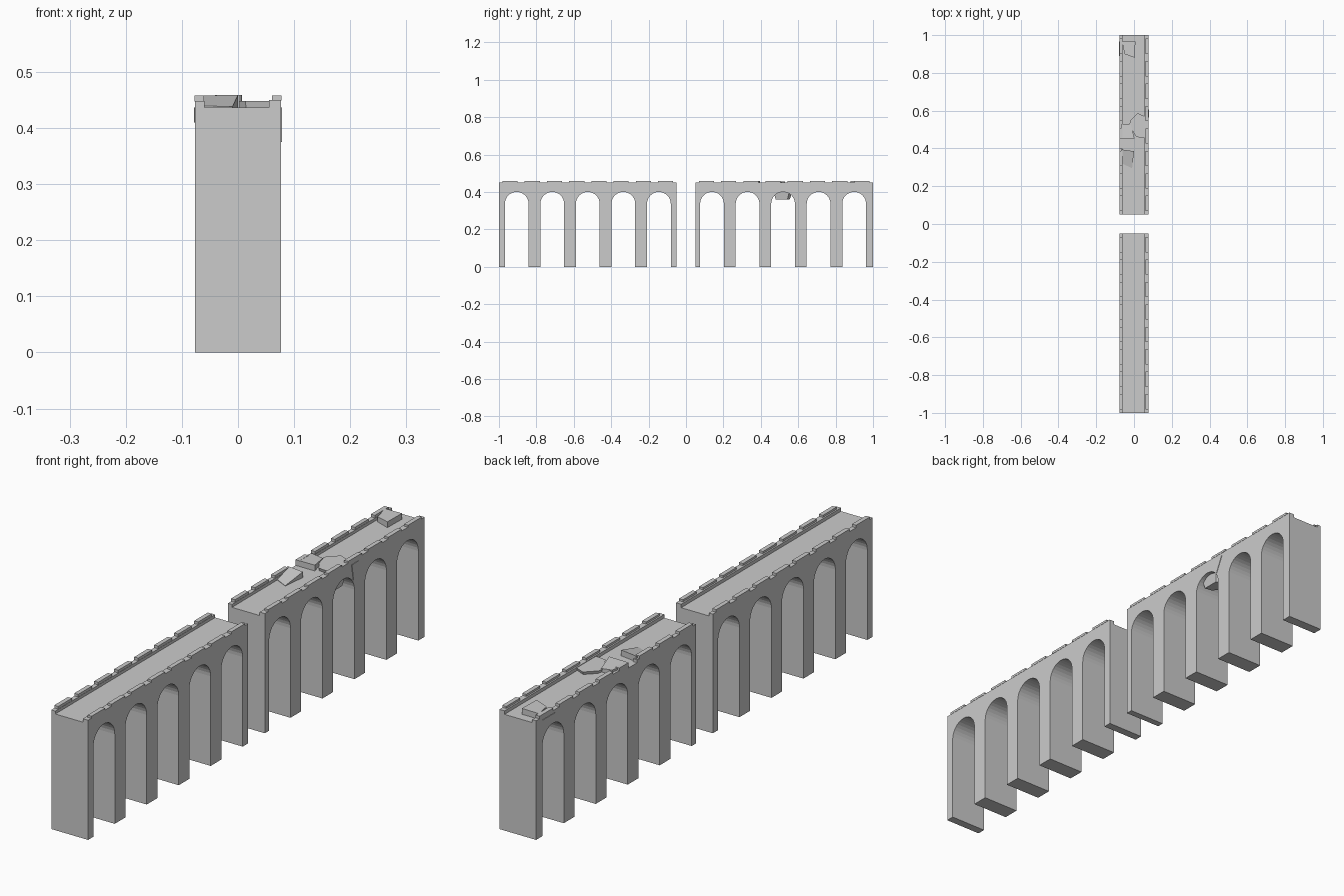
import bpy, bmesh, math
from mathutils import Vector

cube = bpy.data.objects.get("Cube")
if cube:
    bpy.data.objects.remove(cube, do_unlink=True)

stone = bpy.data.materials.new("grey_stone")
stone.use_nodes = True
GREY = (0.6, 0.6, 0.6, 1)
stone.diffuse_color = GREY
stone.node_tree.nodes["Principled BSDF"].inputs["Base Color"].default_value = GREY

HALF = 0.0765      # half width of the walls
DECK = 0.437       # roadway height
TOP = 0.458        # merlon height
RADIUS = 0.0635    # arch radius
SPRING = 0.337     # where the arches start to curve
PITCH = 0.19       # distance between arches


def make_object(name, bm):
    bmesh.ops.recalc_face_normals(bm, faces=bm.faces)
    mesh = bpy.data.meshes.new(name)
    bm.to_mesh(mesh)
    bm.free()
    mesh.materials.append(stone)
    obj = bpy.data.objects.new(name, mesh)
    bpy.context.scene.collection.objects.link(obj)
    return obj


def add_loft(bm, lower, upper):
    """Closed solid between two matching rings of points."""
    a = [bm.verts.new(p) for p in lower]
    b = [bm.verts.new(p) for p in upper]
    bm.faces.new(a[::-1])
    bm.faces.new(b)
    for i in range(len(a)):
        j = (i + 1) % len(a)
        bm.faces.new((a[i], a[j], b[j], b[i]))


def add_box(bm, x0, x1, y0, y1, z0, z1):
    ring = [(x0, y0), (x1, y0), (x1, y1), (x0, y1)]
    add_loft(bm, [(x, y, z0) for x, y in ring], [(x, y, z1) for x, y in ring])


def arcade(name, y0, y1, middle):
    """Side outline with five round arches, pushed across the width."""
    outline = [(y0, DECK), (y0, 0)]
    for k in range(-2, 3):
        c = middle + k * PITCH
        outline.append((c - RADIUS, 0))
        for s in range(17):
            t = math.pi * (1 - s / 16)
            outline.append((c + RADIUS * math.cos(t), SPRING + RADIUS * math.sin(t)))
        outline.append((c + RADIUS, 0))
    outline += [(y1, 0), (y1, DECK)]
    bm = bmesh.new()
    add_loft(bm, [(-HALF, y, z) for y, z in outline], [(HALF, y, z) for y, z in outline])
    return make_object(name, bm)


def parapet(name, side, y0, y1, gap=None):
    """Low curb with evenly spaced merlons, optionally broken over a gap."""
    bm = bmesh.new()
    inner, curb = (0.055, 0.45) if side > 0 else (0.06, 0.448)
    merlon_inner = 0.061

    def strip(a, b, near, far, z0, z1):
        x0, x1 = sorted((side * near, side * far))
        parts = [(a, b)] if not gap else [(a, min(b, gap[0])), (max(a, gap[1]), b)]
        for p, q in parts:
            if q - p > 0.005:
                add_box(bm, x0, x1, p, q, z0, z1)

    strip(y0, y1, inner, HALF, DECK - 0.002, curb)
    count = 8
    step = (y1 - y0) / count
    for k in range(count):
        a = y0 + (k + 0.16) * step
        strip(a, a + step * 0.68, merlon_inner, HALF + 0.001, curb - 0.001, TOP)
    return make_object(name, bm)


def slab(name, ring, z_low, heights):
    """Fallen stone slab with a tilted top."""
    bm = bmesh.new()
    add_loft(bm, [(x, y, z_low) for x, y in ring],
             [(x, y, h) for (x, y), h in zip(ring, heights)])
    return make_object(name, bm)


def cut(target, cutter):
    """Subtract a cutter, keep the result as plain mesh."""
    cutter.hide_render = True
    mod = target.modifiers.new("cut", "BOOLEAN")
    mod.operation = "DIFFERENCE"
    mod.solver = "EXACT"
    mod.object = cutter
    bpy.context.view_layer.update()
    graph = bpy.context.evaluated_depsgraph_get()
    mesh = bpy.data.meshes.new_from_object(target.evaluated_get(graph))
    target.modifiers.clear()
    target.data = mesh


# Intact front span
arcade("front_span", -1, -0.05, -0.525)
parapet("front_left_parapet", 1, -1, -0.05)
parapet("front_right_parapet", -1, -1, -0.05)

# Damaged rear span
rear = arcade("rear_span", 0.05, 1, 0.519)
rear_left = parapet("rear_left_parapet", 1, 0.05, 1)
parapet("rear_right_parapet", -1, 0.05, 1, gap=(0.40, 0.455))

# Jagged hole through the roadway above the middle arch
rim = [(-0.015, 0.545), (0.02, 0.58), (0.066, 0.56),
       (0.066, 0.46), (0.015, 0.465), (-0.02, 0.52)]
centre = Vector((0.034, 0.512))
bm = bmesh.new()
lower = [centre + (Vector(p) - centre) * 0.62 for p in rim]
upper = [centre + (Vector(p) - centre) * 1.1 for p in rim]
add_loft(bm, [(p.x, p.y, 0.36) for p in lower], [(p.x, p.y, 0.448) for p in upper])
hole = make_object("hole_cutter", bm)
cut(rear, hole)
cut(rear_left, hole)
bpy.data.objects.remove(hole, do_unlink=True)

# Fallen slabs on the roadway
slab("tilted_slab", [(-0.069, 0.395), (-0.074, 0.325), (-0.01, 0.295), (0, 0.385)],
     DECK - 0.003, (0.458, 0.44, 0.438, 0.459))
slab("hole_slab", [(-0.065, 0.53), (-0.077, 0.452), (0.003, 0.452), (-0.018, 0.53)],
     DECK - 0.003, (0.456, 0.458, 0.459, 0.45))
slab("end_slab", [(-0.063, 0.965), (-0.05, 0.90), (0.005, 0.88), (0.007, 0.965)],
     DECK - 0.003, (0.458, 0.456, 0.459, 0.459))

# Loosened wall pieces standing slightly proud of the faces
for name, x, ring in (
        ("left_loose_stone", HALF, [(0.575, 0.375), (0.605, 0.437), (0.565, 0.437)]),
        ("right_loose_stone", -HALF - 0.002, [(0.91, 0.41), (0.965, 0.437), (0.89, 0.437)])):
    bm = bmesh.new()
    add_loft(bm, [(x, y, z) for y, z in ring], [(x + 0.002, y, z) for y, z in ring])
    make_object(name, bm)
